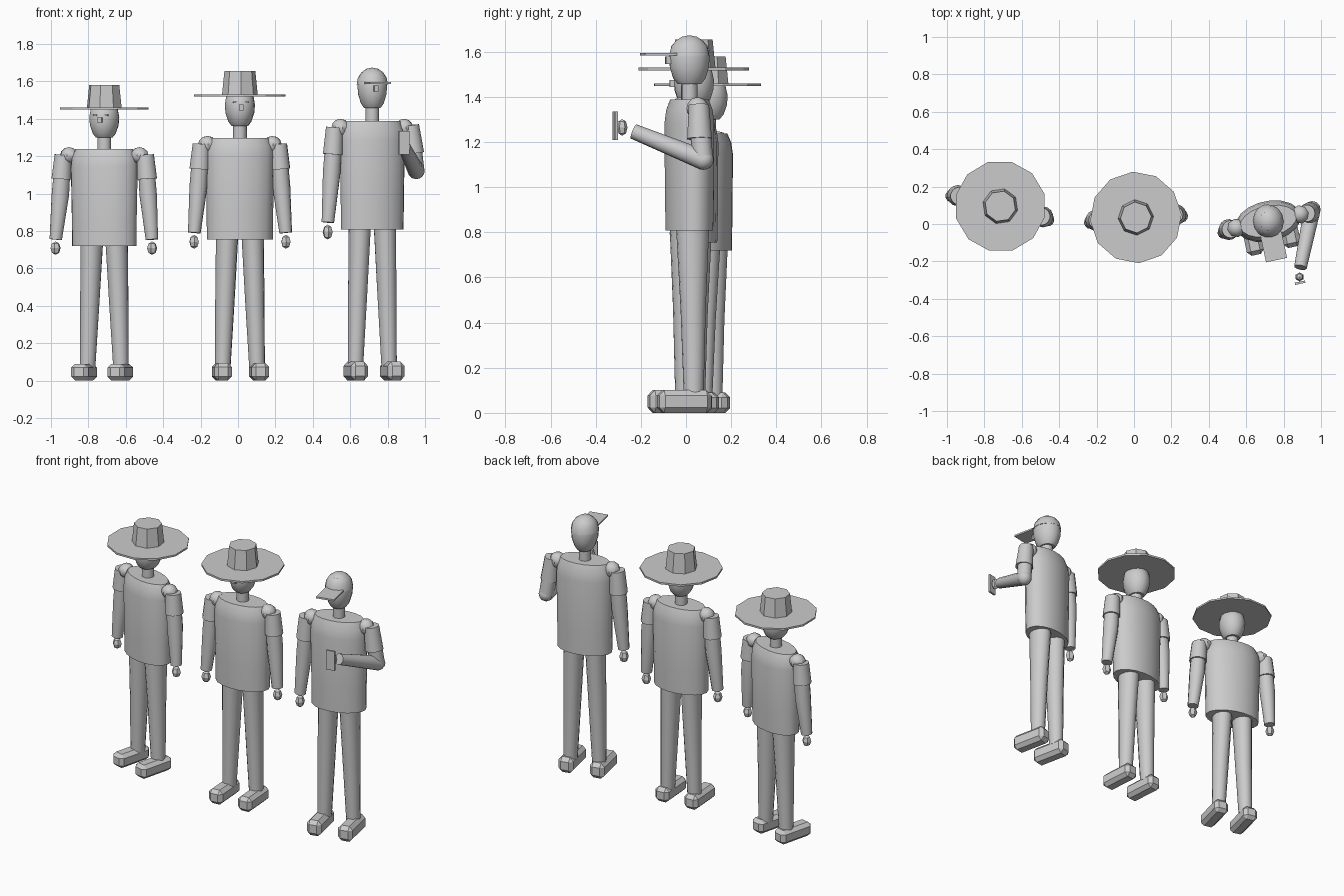
import bpy, bmesh, math
from mathutils import Matrix, Vector

if "Cube" in bpy.data.objects:
    bpy.data.objects.remove(bpy.data.objects["Cube"])

grey = bpy.data.materials.new("plain_grey")
grey.diffuse_color = (0.6, 0.6, 0.6, 1)
grey.use_nodes = True
grey.node_tree.nodes["Principled BSDF"].inputs["Base Color"].default_value = grey.diffuse_color


def finish(name, bm, mat, angle=35):
    """Place the part, colour it and shade it."""
    bm.transform(mat)
    bmesh.ops.recalc_face_normals(bm, faces=bm.faces)
    me = bpy.data.meshes.new(name)
    bm.to_mesh(me)
    bm.free()
    me.materials.append(grey)
    ob = bpy.data.objects.new(name, me)
    bpy.context.collection.objects.link(ob)
    bpy.ops.object.select_all(action='DESELECT')
    ob.select_set(True)
    bpy.context.view_layer.objects.active = ob
    bpy.ops.object.shade_smooth_by_angle(angle=math.radians(angle))


def loft(name, mat, rings, sides=14, angle=35):
    """Capped tube through rings given as (centre, radius x, radius y)."""
    bm = bmesh.new()
    pts = [Vector(r[0]) for r in rings]
    loops = []
    for i, (c, rx, ry) in enumerate(rings):
        d = pts[min(i + 1, len(pts) - 1)] - pts[max(i - 1, 0)]
        d.normalize()
        u = Vector((0, 1, 0)).cross(d)
        if u.length < 0.3:
            u = Vector((1, 0, 0))
        u.normalize()
        v = d.cross(u)
        loops.append([bm.verts.new(pts[i] + u * rx * math.cos(a) + v * ry * math.sin(a))
                      for a in (2 * math.pi * k / sides for k in range(sides))])
    for a, b in zip(loops, loops[1:]):
        for k in range(sides):
            n = (k + 1) % sides
            bm.faces.new((a[k], a[n], b[n], b[k]))
    bm.faces.new(loops[0][::-1])
    bm.faces.new(loops[-1])
    finish(name, bm, mat, angle)


def ball(name, mat, centre, radii, seg=12, rings=8, angle=35, cut=None):
    bm = bmesh.new()
    bmesh.ops.create_uvsphere(bm, u_segments=seg, v_segments=rings, radius=1)
    if cut is not None:  # keep only the upper dome
        geom = bm.verts[:] + bm.edges[:] + bm.faces[:]
        res = bmesh.ops.bisect_plane(bm, geom=geom, plane_co=(0, 0, cut),
                                     plane_no=(0, 0, 1), clear_inner=True)
        bmesh.ops.holes_fill(bm, edges=[e for e in bm.edges if e.is_boundary])
    bm.transform(Matrix.Translation(centre) @ Matrix.Diagonal((*radii, 1)))
    finish(name, bm, mat, angle)


def box(name, mat, centre, size, bevel=0):
    bm = bmesh.new()
    bmesh.ops.create_cube(bm, size=1)
    bm.transform(Matrix.Translation(centre) @ Matrix.Diagonal((*size, 1)))
    if bevel:
        bmesh.ops.bevel(bm, geom=bm.edges[:], offset=bevel, segments=1, affect='EDGES')
    finish(name, bm, mat, 20)


def hanging_arm(m, s, off):
    loft("sleeve", m, [((s * (.206 + off), 0, 1.265), .047, .047),
                       ((s * (.216 + off), 0, 1.13), .054, .056)])
    loft("arm", m, [((s * (.208 + off), 0, 1.24), .044, .044),
                    ((s * (.222 + off), 0, 1.04), .048, .048),
                    ((s * (.245 + off), -.01, .79), .034, .034)], 12)
    ball("hand", m, (s * (.246 + off), -.01, .742), (.028, .028, .037), 6, 4, 10)


def figure(cx, cy, yaw, height, half, off, hat, raised=False):
    m = (Matrix.Translation((cx, cy, 0)) @ Matrix.Rotation(math.radians(yaw), 4, 'Z')
         @ Matrix.Diagonal((1, 1, height, 1)))

    # Torso and neck
    loft("torso", m, [((0, 0, .755), half * .96, .103), ((0, 0, .90), half * .97, .106),
                      ((0, 0, 1.20), half, .108), ((0, 0, 1.255), half * .97, .10),
                      ((0, 0, 1.298), half * .86, .082)], 18)
    loft("neck", m, [((0, 0, 1.28), .037, .037), ((0, 0, 1.40), .037, .037)], 10, 40)

    # Head: narrow chin, wide brow
    loft("head", m, [((0, 0, 1.362), .045, .052), ((0, 0, 1.385), .062, .072),
                     ((0, 0, 1.43), .077, .087), ((0, 0, 1.475), .081, .09),
                     ((0, 0, 1.52), .073, .08), ((0, 0, 1.548), .045, .05)], 14, 40)
    box("nose", m, (0, -.094, 1.46), (.024, .028, .03))
    for s in (-1, 1):
        box("eye", m, (s * .03, -.083, 1.487), (.022, .014, .008))

    # Legs, feet and arms on both sides
    for s in (-1, 1):
        loft("leg", m, [((s * .068, 0, .79), .06, .075), ((s * .08, 0, .43), .052, .056),
                        ((s * .092, 0, .07), .042, .044)], 14)
        box("foot", m, (s * .1, -.045, .047), (.094, .235, .094), .022)
        ball("shoulder", m, (s * (.174 + off), 0, 1.262), (.05, .05, .046), 8, 6, 40)
        if s < 0 or not raised:
            hanging_arm(m, s, off)

    # Headwear
    if hat:
        loft("hat_brim", m, [((0, 0, 1.518), .245, .245), ((0, 0, 1.53), .245, .245)], 12, 25)
        loft("hat_crown", m, [((0, 0, 1.525), .096, .096), ((0, 0, 1.655), .083, .083)], 8, 25)
    else:
        ball("cap_dome", m, (0, 0, 1.48), (.083, .09, .084), 14, 8, 40, 0)
        box("cap_peak", m, (0, -.14, 1.486), (.115, .145, .01))


figure(-.715, .095, -14, .954, .184, .02, True)
figure(.01, .035, 4, 1.0, .184, 0, True)
figure(.718, .015, 12, 1.07, .178, 0, False, raised=True)

# Raised arm of the capped figure, holding a flat device
world = Matrix.Identity(4)
loft("raised_sleeve", world, [((.922, .057, 1.365), .046, .046), ((.94, .06, 1.215), .055, .056)])
loft("raised_upper_arm", world, [((.928, .057, 1.32), .045, .045), ((.952, .075, 1.12), .045, .046)], 12)
ball("raised_elbow", world, (.953, .078, 1.122), (.045, .045, .045), 12, 8, 40)
loft("raised_forearm", world, [((.953, .08, 1.12), .045, .045), ((.89, -.232, 1.247), .034, .034)], 12)
ball("raised_hand", world, (.885, -.283, 1.265), (.024, .024, .037), 6, 4, 10)
box("held_device", Matrix.Translation((.888, -.314, 1.272)) @ Matrix.Rotation(math.radians(12), 4, 'Z'),
    (0, 0, 0), (.056, .012, .125))
